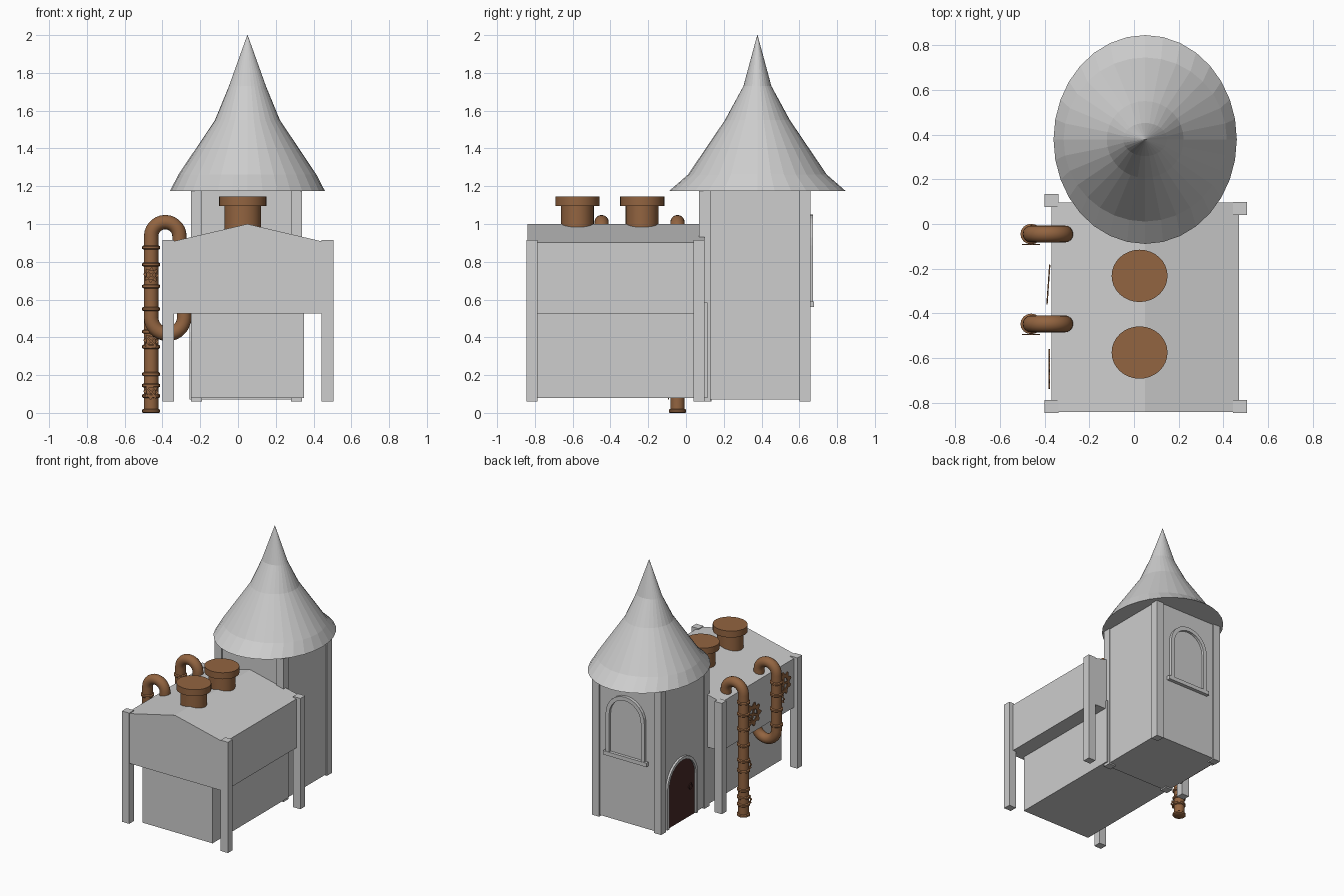
import bpy, bmesh, math
from mathutils import Vector, Matrix

if "Cube" in bpy.data.objects:
    bpy.data.objects.remove(bpy.data.objects["Cube"])


def mat(name, rgb):
    m = bpy.data.materials.new(name)
    m.diffuse_color = (*rgb, 1)
    m.use_nodes = True
    m.node_tree.nodes["Principled BSDF"].inputs["Base Color"].default_value = m.diffuse_color
    return m


GREY = mat("stone_grey", (0.61, 0.61, 0.61))
BROWN = mat("copper_brown", (0.29, 0.128, 0.052))
DARK = mat("dark_door_red", (0.065, 0.022, 0.02))


def finish(name, bm, material, smooth=False):
    bmesh.ops.recalc_face_normals(bm, faces=bm.faces[:])
    me = bpy.data.meshes.new(name)
    bm.to_mesh(me)
    bm.free()
    ob = bpy.data.objects.new(name, me)
    bpy.context.collection.objects.link(ob)
    me.materials.append(material)
    if smooth:
        bpy.ops.object.select_all(action='DESELECT')
        ob.select_set(True)
        bpy.context.view_layer.objects.active = ob
        bpy.ops.object.shade_smooth_by_angle(angle=math.radians(40))
    return ob


def box(name, x, y, z, material=GREY):
    bm = bmesh.new()
    c = [(a + b) / 2 for a, b in (x, y, z)]
    s = [b - a for a, b in (x, y, z)]
    bmesh.ops.create_cube(bm, size=1, matrix=Matrix.Translation(c) @ Matrix.Diagonal((*s, 1)))
    return finish(name, bm, material)


def extrude(name, faces, offset, material):
    """Extrude flat polygons (lists of points) by an offset."""
    bm = bmesh.new()
    fs = [bm.faces.new([bm.verts.new(p) for p in f]) for f in faces]
    bmesh.ops.remove_doubles(bm, verts=bm.verts[:], dist=1e-5)
    r = bmesh.ops.extrude_face_region(bm, geom=bm.faces[:], use_keep_orig=True)
    vs = [e for e in r["geom"] if isinstance(e, bmesh.types.BMVert)]
    bmesh.ops.translate(bm, verts=vs, vec=offset)
    return finish(name, bm, material)


def lathe(name, centre, profile, n, material, smooth=True):
    """Stack elliptical rings (rx, ry, z) with closed ends."""
    bm = bmesh.new()
    rings = [[bm.verts.new((centre[0] + rx * math.cos(2 * math.pi * i / n),
                            centre[1] + ry * math.sin(2 * math.pi * i / n), z))
              for i in range(n)] for rx, ry, z in profile]
    for a, b in zip(rings, rings[1:]):
        for i in range(n):
            j = (i + 1) % n
            bm.faces.new((a[i], a[j], b[j], b[i]))
    bm.faces.new(rings[0])
    bm.faces.new(rings[-1])
    return finish(name, bm, material, smooth)


def tube(name, path, r, n=16):
    """Round pipe along a path lying in an xz plane."""
    bm = bmesh.new()
    pts = [Vector(p) for p in path]
    rings = []
    for k, p in enumerate(pts):
        t = (pts[min(k + 1, len(pts) - 1)] - pts[max(k - 1, 0)]).normalized()
        u = Vector((0, 1, 0))
        w = t.cross(u)
        rings.append([bm.verts.new(p + r * (math.cos(2 * math.pi * i / n) * u
                                            + math.sin(2 * math.pi * i / n) * w)) for i in range(n)])
    for a, b in zip(rings, rings[1:]):
        for i in range(n):
            j = (i + 1) % n
            bm.faces.new((a[i], a[j], b[j], b[i]))
    bm.faces.new(rings[0])
    bm.faces.new(rings[-1])
    return finish(name, bm, BROWN, True)


def arc(cx, cz, r, a0, a1, y, n=14):
    return [(cx + r * math.cos(math.radians(a0 + (a1 - a0) * i / n)), y,
             cz + r * math.sin(math.radians(a0 + (a1 - a0) * i / n))) for i in range(n + 1)]


def arch(half, bottom, top, n=12):
    """Arched outline as (u, z) points."""
    s = top - half
    return ([(half, bottom)] + [(half * math.cos(math.pi * i / n), s + half * math.sin(math.pi * i / n))
                                for i in range(n + 1)] + [(-half, bottom)])


def arched_opening(name, half, bottom, top, rim, place, out, pane_mat, depth):
    o, i = arch(half, bottom, top), arch(half - rim, bottom, top - rim)
    quads = [[place(*p) for p in (o[k], o[k + 1], i[k + 1], i[k])] for k in range(len(o) - 1)]
    extrude(name + "_frame", quads, out * depth, GREY)
    extrude(name + "_pane", [[place(*p) for p in i]], out * 0.006, pane_mat)


def cog(name, centre, r, rim, teeth, thick, axis, spokes, turn=0):
    """Toothed ring with spokes, facing along an axis."""
    c = Vector(centre)
    u = axis.cross(Vector((0, 0, 1))).normalized()
    v = u.cross(axis)
    P = lambda rad, a: c + rad * (math.cos(a) * u + math.sin(a) * v)
    n = teeth * 4
    quads = []
    rad = lambda k: r if k % 4 in (0, 1) else r * 0.78
    for k in range(n):
        a, b = 2 * math.pi * k / n + turn, 2 * math.pi * (k + 1) / n + turn
        quads.append([P(rad(k), a), P(rad((k + 1) % n), b), P(rim, b), P(rim, a)])
    extrude(name, quads, axis * thick, BROWN)
    w = r * 0.1
    for s in range(spokes):
        a = math.pi * s / spokes + turn
        d = (math.cos(a) * u + math.sin(a) * v) * (rim * 1.05)
        e = (-math.sin(a) * u + math.cos(a) * v) * w
        extrude(f"{name}_spoke_{s}", [[c + d + e, c - d + e, c - d - e, c + d - e]], axis * thick * 0.8, BROWN)


# Main house: overhanging gabled upper storey and narrower ground storey
upper = [(-0.37, 0.525), (0.47, 0.525), (0.47, 0.902), (0.05, 1.0), (-0.37, 0.902)]
extrude("upper_storey", [[(x, -0.84, z) for x, z in upper]], Vector((0, 0.937, 0)), GREY)
box("ground_storey", (-0.25, 0.35), (-0.81, 0.115), (0.08, 0.585))
for name, x, y in (("front_left", -0.40, -0.845), ("front_right", 0.443, -0.845),
                   ("back_left", -0.40, 0.076), ("back_right", 0.443, 0.04)):
    box(name + "_house_post", (x, x + 0.062), (y, y + 0.058), (0.06, 0.915))

# Tower with corner posts
box("tower_wall", (-0.24, 0.332), (0.08, 0.65), (0.07, 1.175))
for i, x in enumerate((-0.25, 0.28)):
    for j, y in enumerate((0.07, 0.6)):
        box(f"tower_post_{i}{j}", (x, x + 0.06), (y, y + 0.06), (0.06, 1.175))

# Flared pointed tower roof
lathe("tower_roof", (0.05, 0.378),
      [(0.41, 0.467, 1.175), (0.365, 0.367, 1.262), (0.172, 0.172, 1.55),
       (0.098, 0.074, 1.73), (0.001, 0.001, 2.0)], 32, GREY, False)

# Back window with sill, and left side door
arched_opening("tower_window", 0.165, 0.58, 1.05, 0.03,
               lambda u, z: (0.05 + u, 0.648, z), Vector((0, 1, 0)), GREY, 0.025)
box("window_sill", (-0.135, 0.235), (0.645, 0.677), (0.56, 0.59))
arched_opening("tower_door", 0.185, 0.07, 0.565, 0.022,
               lambda u, z: (-0.238, 0.405 + u, z), Vector((-1, 0, 0)), DARK, 0.018)
cog("door_handle_ring", (-0.246, 0.30, 0.30), 0.025, 0.017, 4, 0.006, Vector((-1, 0, 0)), 0)
bpy.data.objects["door_handle_ring"].data.materials[0] = DARK

# Two capped chimneys
for i, y in enumerate((-0.575, -0.232)):
    lathe(f"chimney_{i}", (0.025, y),
          [(0.097, 0.087, 0.93), (0.097, 0.087, 1.095), (0.125, 0.117, 1.095), (0.125, 0.117, 1.145)],
          32, BROWN)

# Side pipes: one runs to the ground, the other hooks back under the upper storey
PX, R = -0.46, 0.038
YA, YB = -0.045, -0.447
top = lambda y: [(-0.31, y, 0.86)] + arc(-0.385, 0.935, 0.075, 0, 180, y)
tube("ground_pipe", top(YA) + [(PX, YA, 0.0)], R)
tube("hooked_pipe", top(YB) + arc(-0.3725, 0.505, 0.0875, 180, 360, YB) + [(-0.285, YB, 0.56)], R)

# Pipe collars
collars = {"ground": (YA, (0.01, 0.09, 0.145, 0.205, 0.35, 0.43, 0.55, 0.67, 0.785, 0.875)),
           "hooked": (YB, (0.55, 0.67, 0.785, 0.875))}
for name, (y, heights) in collars.items():
    for k, z in enumerate(heights):
        lathe(f"{name}_pipe_collar_{k}", (PX, y),
              [(0.04, 0.04, z - 0.011), (0.048, 0.046, z - 0.006),
               (0.048, 0.046, z + 0.006), (0.04, 0.04, z + 0.011)], 16, BROWN)

# Small valve wheels on the front of the pipes
for k, (y, z) in enumerate(((YA, 0.11), (YA, 0.38), (YA, 0.73), (YB, 0.73))):
    cog(f"valve_wheel_{k}", (PX, y - 0.044, z), 0.04, 0.025, 8, 0.005, Vector((0, -1, 0)), 2, math.pi / 4)
    box(f"valve_stem_{k}", (PX - 0.007, PX + 0.007), (y - 0.046, y), (z - 0.007, z + 0.007), BROWN)

# Thin cogs on the left wall
cog("wall_cog_front", (-0.376, -0.65, 0.76), 0.09, 0.045, 9, 0.006, Vector((-1, 0, 0)), 2)
cog("wall_cog_back", (-0.38, -0.27, 0.67), 0.09, 0.045, 9, 0.006,
    Vector((-1, 0.07, 0)).normalized(), 2, 0.3)
